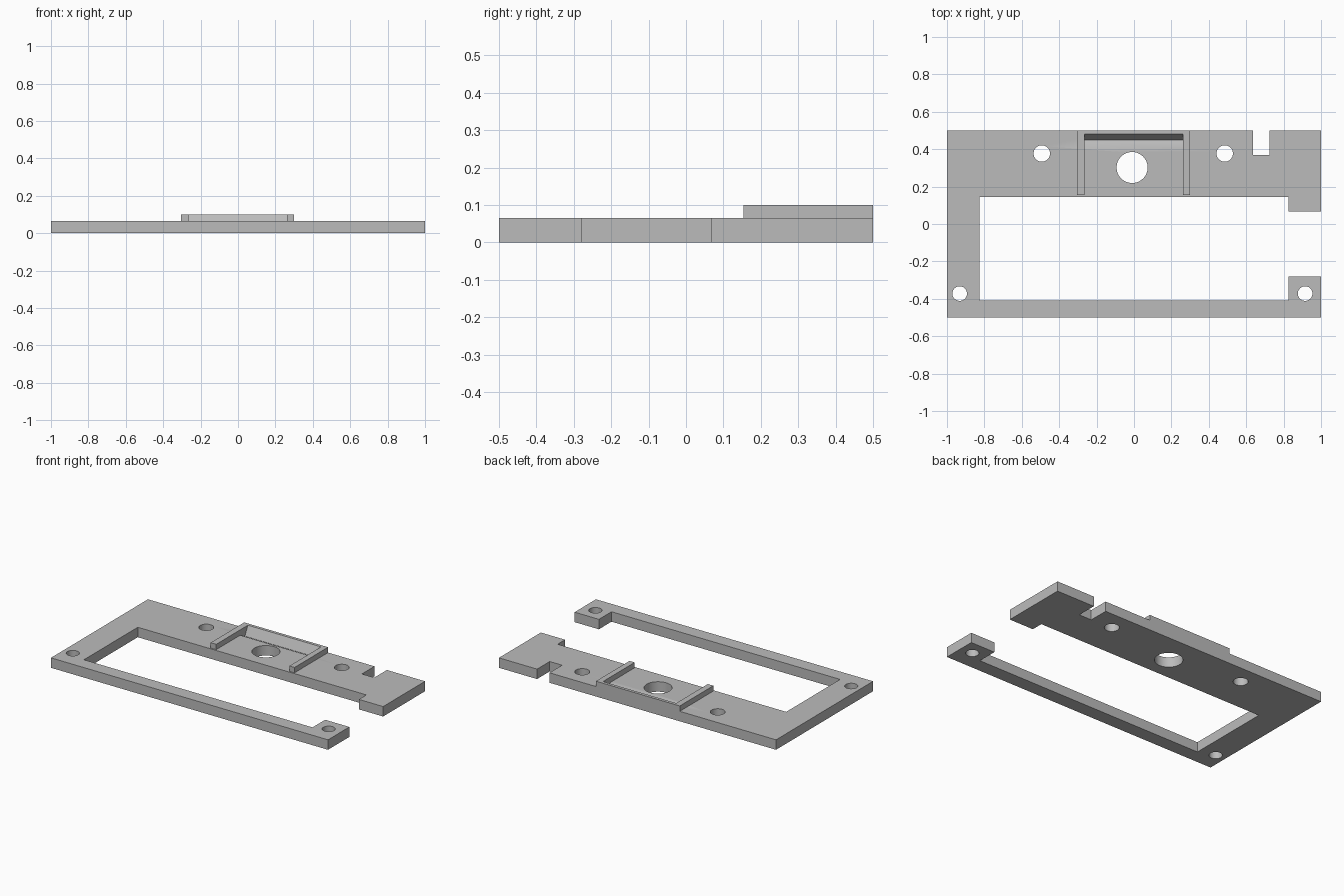
import bpy
import bmesh
from mathutils import Matrix, Vector

cube = bpy.data.objects.get("Cube")
if cube:
    bpy.data.objects.remove(cube, do_unlink=True)

grey = bpy.data.materials.new("plain grey")
grey.use_nodes = True
colour = (0.5, 0.5, 0.5, 1)
grey.diffuse_color = colour
grey.node_tree.nodes["Principled BSDF"].inputs["Base Color"].default_value = colour

PLATE_TOP = 0.065
RAIL_TOP = 0.1


def make_object(name, bm):
    bmesh.ops.recalc_face_normals(bm, faces=bm.faces)
    mesh = bpy.data.meshes.new(name)
    bm.to_mesh(mesh)
    bm.free()
    mesh.materials.append(grey)
    obj = bpy.data.objects.new(name, mesh)
    bpy.context.collection.objects.link(obj)
    return obj


def prism(name, points, direction):
    """Extrude a closed planar profile along a direction."""
    bm = bmesh.new()
    face = bm.faces.new([bm.verts.new(p) for p in points])
    extruded = bmesh.ops.extrude_face_region(bm, geom=[face])["geom"]
    verts = [v for v in extruded if isinstance(v, bmesh.types.BMVert)]
    bmesh.ops.translate(bm, verts=verts, vec=Vector(direction))
    return make_object(name, bm)


def x_prism(name, profile, x0, x1):
    return prism(name, [(x0, y, z) for y, z in profile], (x1 - x0, 0, 0))


def cut(target, cutter):
    """Subtract the cutter, keep the result and drop the helper."""
    cutter.hide_render = True
    mod = target.modifiers.new("cut", "BOOLEAN")
    mod.operation = "DIFFERENCE"
    mod.solver = "EXACT"
    mod.object = cutter
    graph = bpy.context.evaluated_depsgraph_get()
    mesh = bpy.data.meshes.new_from_object(target.evaluated_get(graph))
    target.modifiers.clear()
    target.data = mesh
    bpy.data.objects.remove(cutter, do_unlink=True)


# Open frame plate with a gap on its left side and a notch in the back edge
outline = [(-1, -0.5), (1, -0.5), (1, -0.28), (0.825, -0.28), (0.825, -0.41),
           (-0.825, -0.41), (-0.825, 0.145), (0.825, 0.145), (0.825, 0.068),
           (1, 0.068), (1, 0.5), (0.725, 0.5), (0.725, 0.37), (0.635, 0.37),
           (0.635, 0.5), (-1, 0.5)]
plate = prism("frame_plate", [(x, y, 0) for x, y in outline], (0, 0, PLATE_TOP))

# Screw holes and the large centre hole
holes = [(-0.01, 0.302, 0.083), (-0.493, 0.377, 0.044), (0.485, 0.377, 0.044),
         (-0.932, -0.372, 0.039), (0.915, -0.372, 0.039)]
bm = bmesh.new()
for x, y, r in holes:
    bmesh.ops.create_cone(bm, cap_ends=True, segments=48, radius1=r, radius2=r,
                          depth=0.4, matrix=Matrix.Translation((x, y, 0)))
cut(plate, make_object("hole_cutter", bm))

# V groove in front of the back lip
groove = [(0.38, 0.075), (0.45, 0.04), (0.4675, 0.075)]
cut(plate, x_prism("groove_cutter", groove, -0.265, 0.263))

# Two side rails of the holder
rail = [(0.154, PLATE_TOP), (0.5, PLATE_TOP), (0.5, RAIL_TOP), (0.154, RAIL_TOP)]
x_prism("right_rail", rail, -0.305, -0.265)
x_prism("left_rail", rail, 0.263, 0.3)

# Back lip with a sloping inner face
lip = [(0.4625, PLATE_TOP), (0.5, PLATE_TOP), (0.5, RAIL_TOP), (0.48, RAIL_TOP)]
x_prism("back_lip", lip, -0.265, 0.263)

# Smooth the hole walls and keep every edge sharp
bpy.ops.object.select_all(action="DESELECT")
plate.select_set(True)
bpy.context.view_layer.objects.active = plate
bpy.ops.object.shade_smooth_by_angle(angle=0.5)
